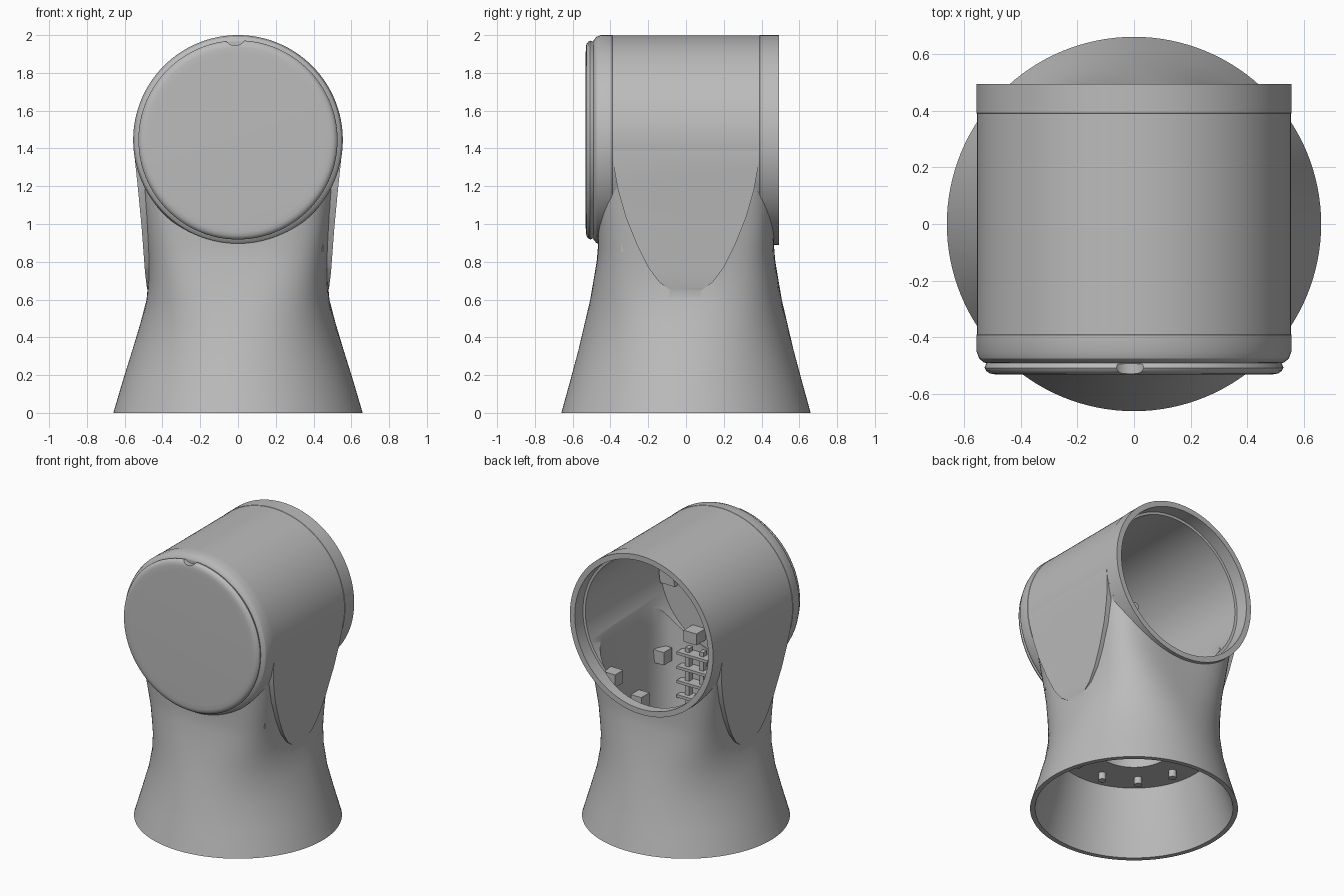
import bpy, bmesh, math
from mathutils import Matrix

cube = bpy.data.objects.get("Cube")
if cube:
    bpy.data.objects.remove(cube, do_unlink=True)

grey = bpy.data.materials.new("warm_grey_plastic")
grey.use_nodes = True
grey.diffuse_color = (0.5, 0.5, 0.5, 1)
grey.node_tree.nodes["Principled BSDF"].inputs["Base Color"].default_value = (0.5, 0.5, 0.5, 1)

AXIS_Z = 1.445   # height of the horizontal drum axis
SEG = 128


def finish(name, bm):
    bmesh.ops.recalc_face_normals(bm, faces=bm.faces)
    mesh = bpy.data.meshes.new(name)
    bm.to_mesh(mesh)
    bm.free()
    obj = bpy.data.objects.new(name, mesh)
    bpy.context.collection.objects.link(obj)
    mesh.materials.append(grey)
    return obj


def loft(name, rings):
    """Skin a list of equal-length point rings and close both ends."""
    bm = bmesh.new()
    rows = [[bm.verts.new(p) for p in ring] for ring in rings]
    n = len(rows[0])
    for a, b in zip(rows, rows[1:]):
        for i in range(n):
            bm.faces.new((a[i], a[(i + 1) % n], b[(i + 1) % n], b[i]))
    bm.faces.new(rows[0])
    bm.faces.new(rows[-1])
    return finish(name, bm)


def section(rx, ry, z, power=2.0):
    """Ellipse, or a rounded rectangle for higher powers."""
    pts = []
    for i in range(SEG):
        c, s = math.cos(math.tau * i / SEG), math.sin(math.tau * i / SEG)
        r = (abs(c) ** power + abs(s) ** power) ** (-1 / power)
        pts.append((rx * r * c, ry * r * s, z))
    return pts


def turned(name, profile, along_y=False):
    """Lathe (radius, position) pairs about z, or about the drum axis."""
    obj = loft(name, [section(r, r, h) for r, h in profile])
    if along_y:
        obj.data.transform(Matrix.Translation((0, 0, AXIS_Z)) @ Matrix.Rotation(-math.pi / 2, 4, 'X'))
    return obj


def prism(name, outline, axis, half):
    """Extrude a mirrored (offset, z) outline along x or y."""
    pts = outline + [(-u, z) for u, z in reversed(outline)]
    place = (lambda u, z, d: (d, u, z)) if axis == 'x' else (lambda u, z, d: (u, d, z))
    return loft(name, [[place(u, z, d) for u, z in pts] for d in (-half, half)])


def box(name, size, centre):
    bm = bmesh.new()
    bmesh.ops.create_cube(bm, size=1, matrix=Matrix.Translation(centre) @ Matrix.Diagonal((*size, 1)))
    return finish(name, bm)


def combine(target, other, operation):
    mod = target.modifiers.new(operation.lower(), 'BOOLEAN')
    mod.operation, mod.object, mod.solver = operation, other, 'EXACT'
    bpy.context.view_layer.objects.active = target
    bpy.ops.object.modifier_apply(modifier=mod.name)
    bpy.data.objects.remove(other, do_unlink=True)


# Flared round foot turning into a squarer neck below the drum
sections = [(.66, .66, 0, 2), (.61, .613, .17, 2), (.56, .57, .33, 2.05), (.515, .535, .48, 2.3),
            (.484, .507, .6, 2.8), (.475, .49, .7, 3.3), (.477, .473, .8, 3.8), (.482, .467, .87, 4.2),
            (.494, .468, 1.0, 4.8), (.512, .468, 1.15, 5.5), (.534, .468, 1.3, 6), (.538, .468, 1.4, 6)]
housing = loft("joint_housing", [section(*s) for s in sections])

# Flat tapering cheeks with a rounded lower tip
cheeks = prism("cheeks", [(.46, .6), (.482, .66), (.492, .74), (.51, .98), (.53, 1.19), (.55, 1.38), (.54, 1.5)],
               'y', .5)
tongue = [(.04, .64), (.09, .655), (.14, .69), (.2, .77), (.26, .89), (.32, 1.04), (.36, 1.18),
          (.38, 1.29), (.386, 1.4), (.386, 1.47)]
combine(cheeks, prism("tongue_shape", tongue, 'x', .7), 'INTERSECT')
combine(housing, cheeks, 'UNION')

# Horizontal drum with slightly raised end bands
drum = turned("drum", [(.512, -.493), (.53, -.488), (.546, -.474), (.555, -.45), (.555, -.391), (.553, -.389),
                       (.553, .389), (.555, .391), (.555, .493)], True)
combine(housing, drum, 'UNION')

# Hollows: drum bore, neck shaft, service hole and foot
combine(housing, turned("drum_bore", [(.5, -.43), (.5, .4), (.517, .402), (.517, .6)], True), 'DIFFERENCE')
shaft = [(.435, .455, .53, 2.4), (.43, .44, .7, 3.3), (.437, .425, .87, 4.2), (.455, .425, 1.1, 5), (.47, .425, 1.4, 6)]
combine(housing, loft("neck_shaft", [section(*s) for s in shaft]), 'DIFFERENCE')
combine(housing, turned("service_hole", [(.24, .4), (.24, .6)]), 'DIFFERENCE')
combine(housing, turned("foot_hollow", [(.645, -.05), (.628, 0), (.56, .22), (.505, .44)]), 'DIFFERENCE')

# Front cover with a rounded rim and a finger notch on top
cover = turned("front_cover", [(.46, -.531), (.49, -.53), (.508, -.527), (.521, -.518), (.527, -.507),
                               (.524, -.499), (.52, -.49)], True)
notch = turned("finger_notch", [(.06, -.6), (.06, -.4941)], True)
notch.data.transform(Matrix.Translation((-.015, 0, .56)))
combine(cover, notch, 'DIFFERENCE')

parts = [housing, cover]

# Mounting pegs under the foot ceiling
for i in range(10):
    a = math.radians(36 * i + 10)
    peg = turned("foot_peg", [(.025, .39), (.025, .45)])
    peg.data.transform(Matrix.Translation((.38 * math.cos(a), .38 * math.sin(a), 0)))
    parts.append(peg)

# Mounting ring and bosses on the inside of the front wall
ring = turned("inner_ring", [(.49, -.44), (.49, -.4)], True)
combine(ring, turned("ring_hole", [(.38, -.5), (.38, -.3)], True), 'DIFFERENCE')
combine(ring, box("ring_trim", (2, 2, 1), (0, 0, AXIS_Z - .6)), 'DIFFERENCE')
parts.append(ring)
for side in (-1, 1):
    boss = turned("inner_boss", [(.025, -.41), (.025, -.34)], True)
    boss.data.transform(Matrix.Translation((.3 * side, 0, .3)))
    parts.append(boss)

# Ribbed cable ladder and clips inside the neck
for x in (.14, .25):
    parts.append(box("ladder_rail", (.03, .04, .44), (x, -.39, .74)))
for i in range(4):
    parts.append(box("ladder_rung", (.24, .08, .02), (.19, -.38, .62 + .1 * i)))
parts.append(box("bracket", (.1, .1, .08), (.2, -.38, 1.06)))
for y, z in ((.24, .95), (-.05, .68), (-.3, .9)):
    parts.append(box("cable_clip", (.1, .09, .09), (.4, y, z)))

for obj in parts:
    bpy.ops.object.select_all(action='DESELECT')
    obj.select_set(True)
    bpy.context.view_layer.objects.active = obj
    bpy.ops.object.shade_smooth_by_angle(angle=math.radians(28))
